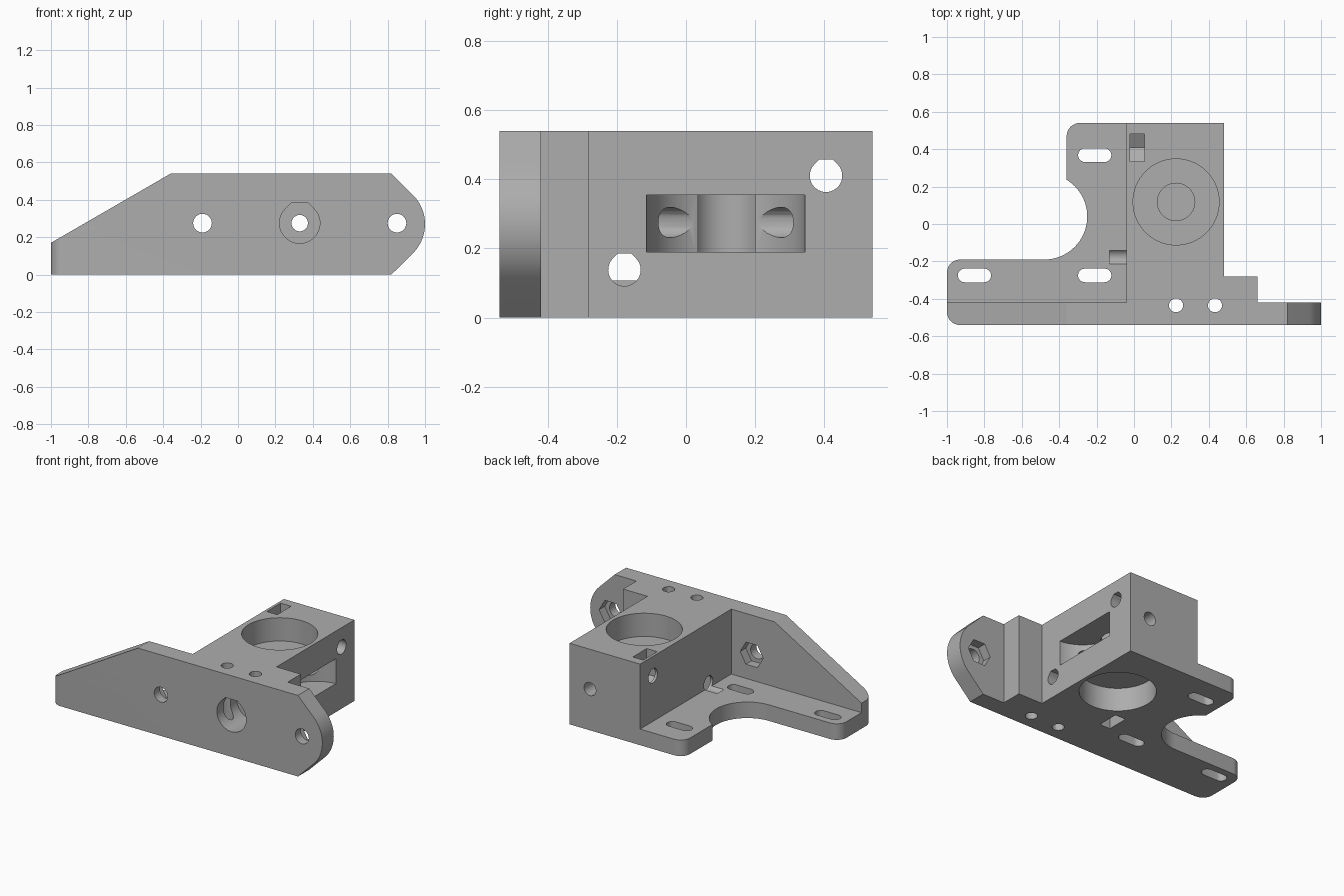
import bpy, bmesh
from math import sin, cos, pi, radians, sqrt

cube = bpy.data.objects.get("Cube")
if cube:
    bpy.data.objects.remove(cube, do_unlink=True)

grey = bpy.data.materials.new("matte_grey")
grey.use_nodes = True
colour = (0.42, 0.42, 0.42, 1)
grey.diffuse_color = colour
grey.node_tree.nodes["Principled BSDF"].inputs["Base Color"].default_value = colour


def arc(cx, cy, r, start, end, n=12):
    """Points along a circular arc, angles in degrees."""
    return [(cx + r * cos(radians(start + (end - start) * i / n)),
             cy + r * sin(radians(start + (end - start) * i / n))) for i in range(n + 1)]


def circle(cx, cy, r, n=32, turn=0):
    return arc(cx, cy, r, turn, turn + 360, n)[:-1]


def rect(x0, x1, y0, y1):
    return [(x0, y0), (x1, y0), (x1, y1), (x0, y1)]


def teardrop(cx, cy, r):
    """Round hole with a flat printable roof."""
    flat = r * (sqrt(2) - 1)
    return arc(cx, cy, r, 135, 405, 28) + [(cx + flat, cy + r), (cx - flat, cy + r)]


def slot(cx, cy, length, width):
    r, d = width / 2, (length - width) / 2
    return arc(cx + d, cy, r, -90, 90) + arc(cx - d, cy, r, 90, 270)


def prism(name, outline, axis, low, high):
    """Extrude a 2D outline along an axis."""
    place = {"x": lambda u, v, w: (w, u, v),
             "y": lambda u, v, w: (u, w, v),
             "z": lambda u, v, w: (u, v, w)}[axis]
    bm = bmesh.new()
    ends = [[bm.verts.new(place(u, v, w)) for u, v in outline] for w in (low, high)]
    n = len(outline)
    for ring in ends:
        bm.faces.new(ring)
    for i in range(n):
        j = (i + 1) % n
        bm.faces.new((ends[0][i], ends[0][j], ends[1][j], ends[1][i]))
    bmesh.ops.recalc_face_normals(bm, faces=bm.faces)
    mesh = bpy.data.meshes.new(name)
    bm.to_mesh(mesh)
    bm.free()
    mesh.materials.append(grey)
    obj = bpy.data.objects.new(name, mesh)
    bpy.context.collection.objects.link(obj)
    return obj


def combine(target, other, operation):
    mod = target.modifiers.new("combine", "BOOLEAN")
    mod.operation, mod.solver, mod.object = operation, "EXACT", other
    bpy.context.view_layer.objects.active = target
    bpy.ops.object.modifier_apply(modifier=mod.name)
    bpy.data.objects.remove(other, do_unlink=True)


MID = 0.27      # height of the cross bolts
TOP = 0.54
FLOOR = 0.107
BORE = (0.225, 0.118)

# Front wall with sloped left end and rounded right nose
wall = [(-1, 0), (0.82, 0)] + arc(0.78, MID, 0.22, -45, 45, 20) + [(0.82, TOP), (-0.36, TOP), (-1, 0.17)]
bracket = prism("motor_bracket", wall, "y", -TOP, -0.42)
bm = bmesh.new()
bm.from_mesh(bracket.data)
corner = [e for e in bm.edges if all(v.co.x < -0.99 and v.co.y < -0.5 for v in e.verts)]
bmesh.ops.bevel(bm, geom=corner, offset=0.07, segments=8, profile=0.5, affect="EDGES")
bm.to_mesh(bracket.data)
bm.free()

# Floor flange with a curved bite
flange = ([(0.1, -0.45), (0.1, TOP)] + arc(-0.29, 0.47, 0.07, 90, 180, 8)
          + arc(-0.48, 0.04, 0.23, 58.5, -90, 32)
          + arc(-0.93, -0.26, 0.07, 90, 180, 8) + [(-1, -0.45)])
combine(bracket, prism("floor_flange", flange, "z", 0, FLOOR), "UNION")

# Main block with the stepped shoulder
block = [(-0.04, -0.5), (0.66, -0.5), (0.66, -0.28), (0.48, -0.28), (0.48, TOP), (-0.04, TOP)]
combine(bracket, prism("main_block", block, "z", 0, TOP), "UNION")

cuts = [
    # Bearing pockets above and below, shaft hole and side pulley slot
    ("top_pocket", circle(*BORE, 0.23, 64), "z", 0.385, 0.6),
    ("bottom_pocket", circle(*BORE, 0.23, 64), "z", -0.1, 0.155),
    ("shaft_hole", circle(*BORE, 0.1, 40), "z", 0.172, 0.4),
    ("pulley_slot", arc(0.495, 0.115, 0.23, 90, 270, 32) + [(0.6, -0.115), (0.6, 0.345)], "z", 0.19, 0.355),
    # Long cross bolt with head recess
    ("cross_bolt", circle(0.33, MID + 0.005, 0.044, 24), "y", -0.6, 0.6),
    ("head_recess", teardrop(0.33, MID + 0.005, 0.108), "y", -0.6, -0.33),
    # Side bolts with their nut traps
    ("upper_bolt", teardrop(0.405, 0.41, 0.047), "x", -0.2, 0.6),
    ("lower_bolt", teardrop(-0.178, 0.138, 0.047), "x", -0.13, 0.6),
    ("upper_trap", [(0.335, 0.6), (0.335, 0.37), (0.408, 0.328), (0.481, 0.37), (0.481, 0.6)], "x", -0.022, 0.055),
    ("lower_trap", [(-0.25, -0.1), (-0.25, 0.178), (-0.178, 0.22), (-0.106, 0.178), (-0.106, -0.1)], "x", -0.022, 0.055),
]
# Wall holes with hexagonal nut recesses
for x in (-0.19, 0.85):
    cuts.append(("wall_hole", circle(x, MID + 0.005, 0.05, 24), "y", -0.6, -0.3))
    cuts.append(("nut_recess", circle(x, MID + 0.005, 0.085, 6), "y", -0.48, -0.3))
# Vertical screw holes
for x in (0.225, 0.433):
    cuts.append(("screw_hole", circle(x, -0.435, 0.038, 12, 15), "z", -0.1, 0.6))
# Adjustment slots in the floor
for x, y in ((-0.21, 0.368), (-0.21, -0.275), (-0.853, -0.275)):
    cuts.append(("floor_slot", slot(x, y, 0.178, 0.073), "z", -0.1, 0.2))

for cut in cuts:
    combine(bracket, prism(*cut), "DIFFERENCE")

bpy.ops.object.select_all(action="DESELECT")
bracket.select_set(True)
bpy.context.view_layer.objects.active = bracket
bpy.ops.object.shade_smooth_by_angle(angle=radians(30))
